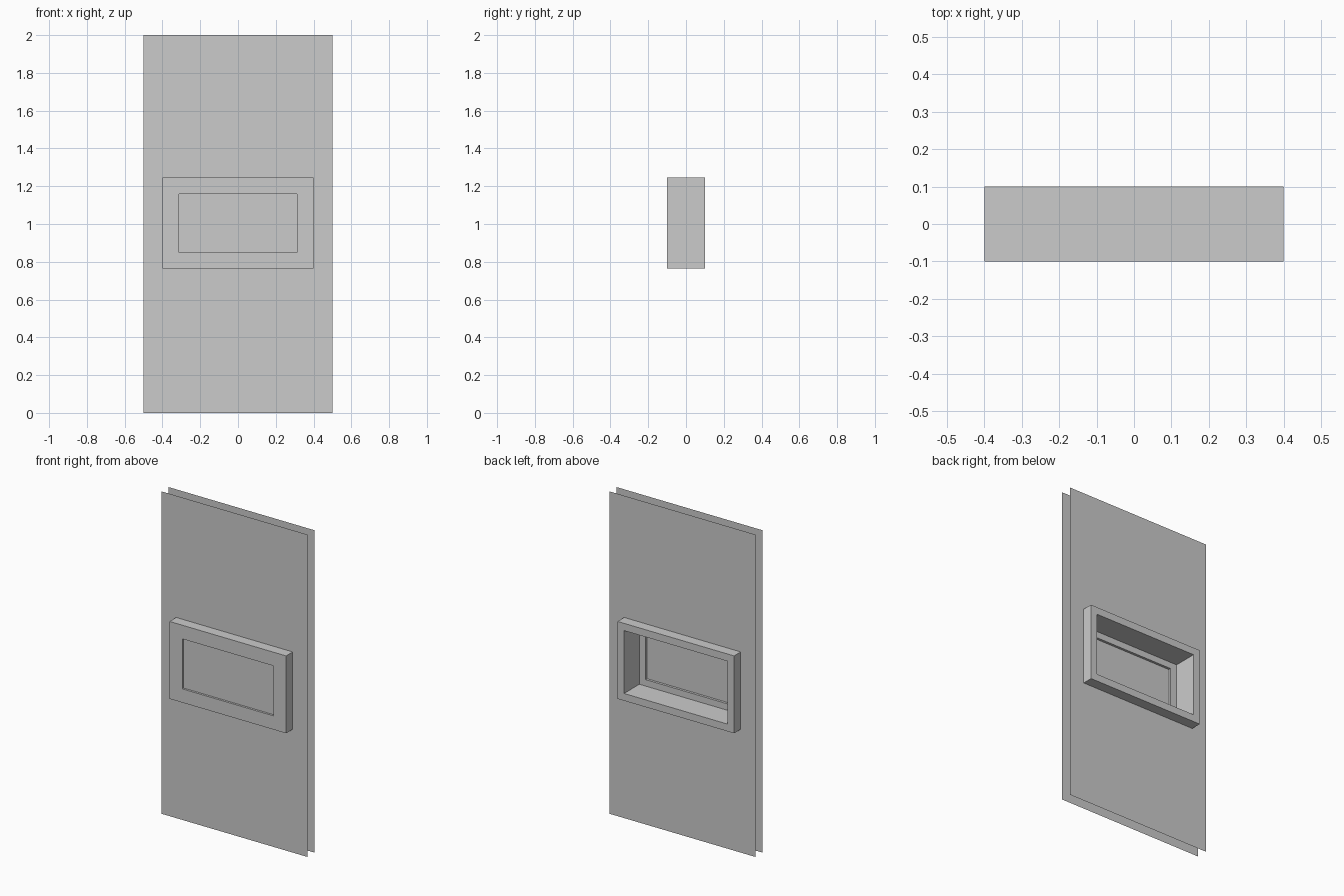
import bpy, bmesh

cube = bpy.data.objects.get("Cube")
if cube:
    bpy.data.objects.remove(cube, do_unlink=True)

MID_Z = 1.005          # height of the frame centre
OUTER = (0.40, 0.24)   # half width, half height of the frame
INNER = (0.355, 0.195) # deep opening at the back
SIGHT = (0.312, 0.155) # shallow opening around the panel

grey = bpy.data.materials.new("light grey")
grey.use_nodes = True
colour = (0.6, 0.6, 0.6, 1)
grey.diffuse_color = colour
grey.node_tree.nodes["Principled BSDF"].inputs["Base Color"].default_value = colour


def finish(name, bm):
    mesh = bpy.data.meshes.new(name)
    bm.to_mesh(mesh)
    bm.free()
    mesh.materials.append(grey)
    obj = bpy.data.objects.new(name, mesh)
    bpy.context.collection.objects.link(obj)
    return obj


def rectangle(bm, half, y, z=MID_Z):
    """Four corner vertices of an upright rectangle at depth y."""
    signs = [(-1, -1), (1, -1), (1, 1), (-1, 1)]
    return [bm.verts.new((sx * half[0], y, z + sz * half[1])) for sx, sz in signs]


def bridge(bm, a, b):
    for i in range(4):
        j = (i + 1) % 4
        bm.faces.new((a[i], a[j], b[j], b[i]))


# Stepped frame: a closed section swept round the rectangle
bm = bmesh.new()
section = [(OUTER, -0.1), (SIGHT, -0.1), (SIGHT, -0.05),
           (INNER, -0.05), (INNER, 0.1), (OUTER, 0.1)]
loops = [rectangle(bm, half, y) for half, y in section]
for k, loop in enumerate(loops):
    bridge(bm, loop, loops[(k + 1) % len(loops)])
bmesh.ops.recalc_face_normals(bm, faces=bm.faces)
finish("window_frame", bm)

# Panel set slightly back inside the frame
bm = bmesh.new()
front = rectangle(bm, SIGHT, -0.087)
back = rectangle(bm, SIGHT, -0.065)
bm.faces.new(front)
bm.faces.new(back)
bridge(bm, front, back)
bmesh.ops.recalc_face_normals(bm, faces=bm.faces)
finish("window_panel", bm)

# Two paper-thin door skins, each cut out round the frame
for name, y in (("front_skin", -0.035), ("back_skin", 0.035)):
    bm = bmesh.new()
    edge = rectangle(bm, (0.5, 1.0), y, 1.0)
    bridge(bm, edge, rectangle(bm, OUTER, y))
    bm.normal_update()
    for face in bm.faces:
        if face.normal.y * y < 0:
            face.normal_flip()
    finish(name, bm)
